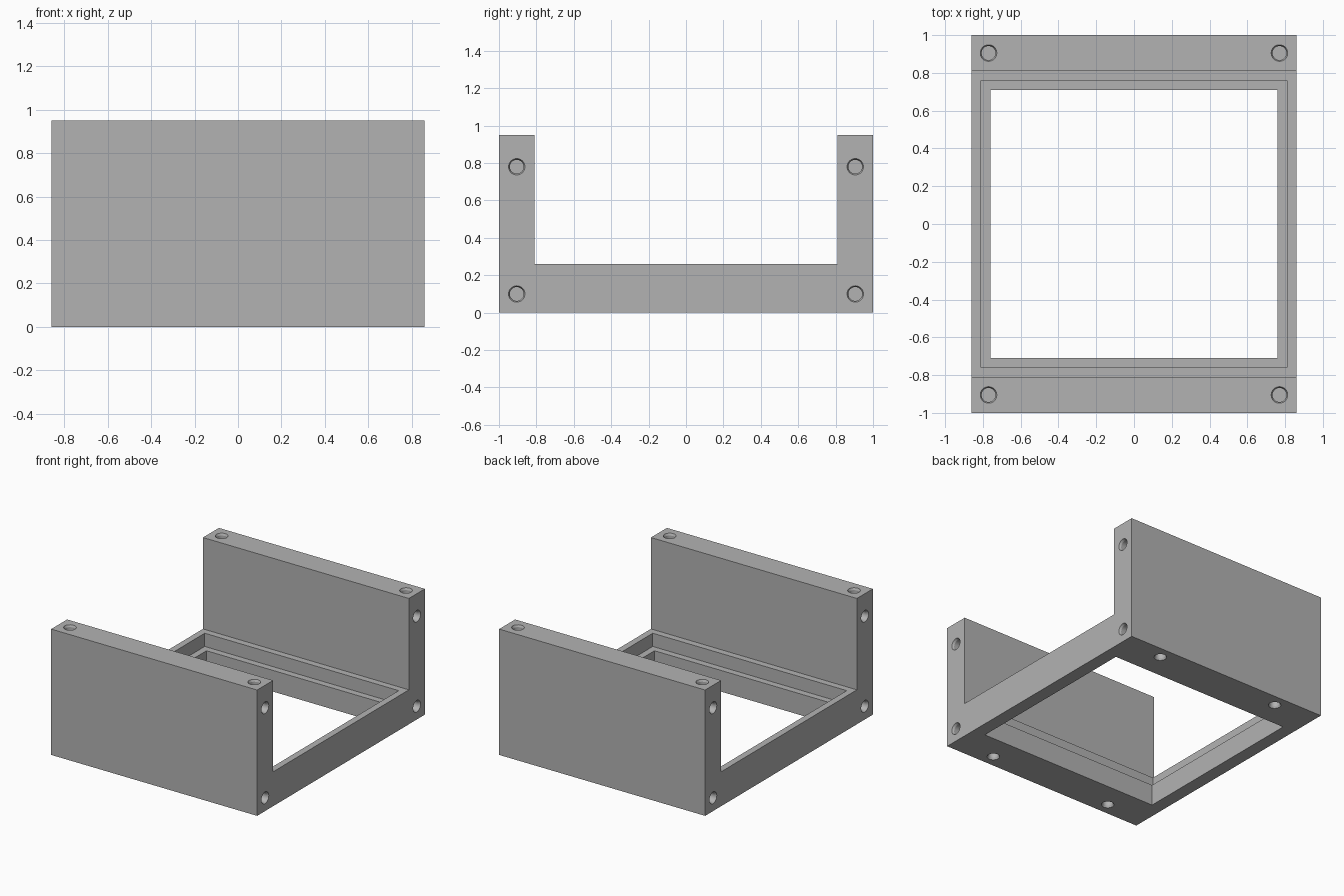
import bpy
import bmesh
import math
from mathutils import Matrix, Vector

if "Cube" in bpy.data.objects:
    bpy.data.objects.remove(bpy.data.objects["Cube"], do_unlink=True)

HALF_X, HALF_Y, HEIGHT = 0.86, 1.0, 0.95
WALL_Y, FLOOR, LEDGE = 0.81, 0.26, 0.16
BOLT_Y = 0.905

grey = bpy.data.materials.new("plain grey")
grey.use_nodes = True
grey.diffuse_color = (0.45, 0.45, 0.45, 1)
grey.node_tree.nodes["Principled BSDF"].inputs["Base Color"].default_value = grey.diffuse_color


def make_object(name, bm):
    bmesh.ops.recalc_face_normals(bm, faces=bm.faces)
    mesh = bpy.data.meshes.new(name)
    bm.to_mesh(mesh)
    bm.free()
    mesh.materials.append(grey)
    obj = bpy.data.objects.new(name, mesh)
    bpy.context.collection.objects.link(obj)
    return obj


def box(name, half_x, half_y, low, high):
    bm = bmesh.new()
    size = Matrix.Diagonal((2 * half_x, 2 * half_y, high - low, 1))
    bmesh.ops.create_cube(bm, size=1, matrix=Matrix.Translation((0, 0, (low + high) / 2)) @ size)
    return make_object(name, bm)


def add_hole(bm, position, outward, sides=32):
    """Blind bolt hole with a chamfered mouth."""
    place = Matrix.Translation(position) @ Vector(outward).to_track_quat("Z", "Y").to_matrix().to_4x4()
    rings = []
    for radius, depth in ((0.044, 0.02), (0.044, 0), (0.037, -0.015), (0.037, -0.12)):
        rings.append([bm.verts.new(place @ Vector((radius * math.cos(a), radius * math.sin(a), depth)))
                      for a in (math.tau * i / sides for i in range(sides))])
    for lower, upper in zip(rings, rings[1:]):
        for i in range(sides):
            j = (i + 1) % sides
            bm.faces.new((lower[i], lower[j], upper[j], upper[i]))
    bm.faces.new(rings[0])
    bm.faces.new(rings[-1])


def cut(target, cutter):
    cutter.hide_render = True
    mod = target.modifiers.new("cut", "BOOLEAN")
    mod.operation = "DIFFERENCE"
    mod.solver = "EXACT"
    mod.object = cutter
    bpy.context.view_layer.objects.active = target
    bpy.ops.object.modifier_apply(modifier=mod.name)
    bpy.data.objects.remove(cutter, do_unlink=True)


# U-shaped bracket: side profile extruded across the width
bm = bmesh.new()
half = [(HALF_Y, 0), (HALF_Y, HEIGHT), (WALL_Y, HEIGHT), (WALL_Y, FLOOR)]
profile = half + [(-y, z) for y, z in reversed(half)]
face = bm.faces.new([bm.verts.new((-HALF_X, y, z)) for y, z in profile])
extruded = bmesh.ops.extrude_face_region(bm, geom=[face])["geom"]
bmesh.ops.translate(bm, vec=(2 * HALF_X, 0, 0),
                    verts=[v for v in extruded if isinstance(v, bmesh.types.BMVert)])
bracket = make_object("bracket_frame", bm)

# Window through the base, with a stepped ledge around it
cut(bracket, box("window_cutter", 0.76, 0.71, -0.1, 0.5))
cut(bracket, box("ledge_cutter", 0.81, 0.76, LEDGE, 0.5))

# Bolt holes on the wall tops, both ends and the underside
bm = bmesh.new()
for sx in (-1, 1):
    for sy in (-1, 1):
        add_hole(bm, (sx * 0.77, sy * BOLT_Y, HEIGHT), (0, 0, 1))
        add_hole(bm, (sx * 0.52, sy * BOLT_Y, 0), (0, 0, -1))
        for z in (0.1, 0.78):
            add_hole(bm, (sx * HALF_X, sy * BOLT_Y, z), (sx, 0, 0))
cut(bracket, make_object("bolt_hole_cutter", bm))

# Smooth hole walls, sharp edges elsewhere
bpy.ops.object.select_all(action="DESELECT")
bracket.select_set(True)
bpy.context.view_layer.objects.active = bracket
bpy.ops.object.shade_smooth_by_angle(angle=math.radians(20))
